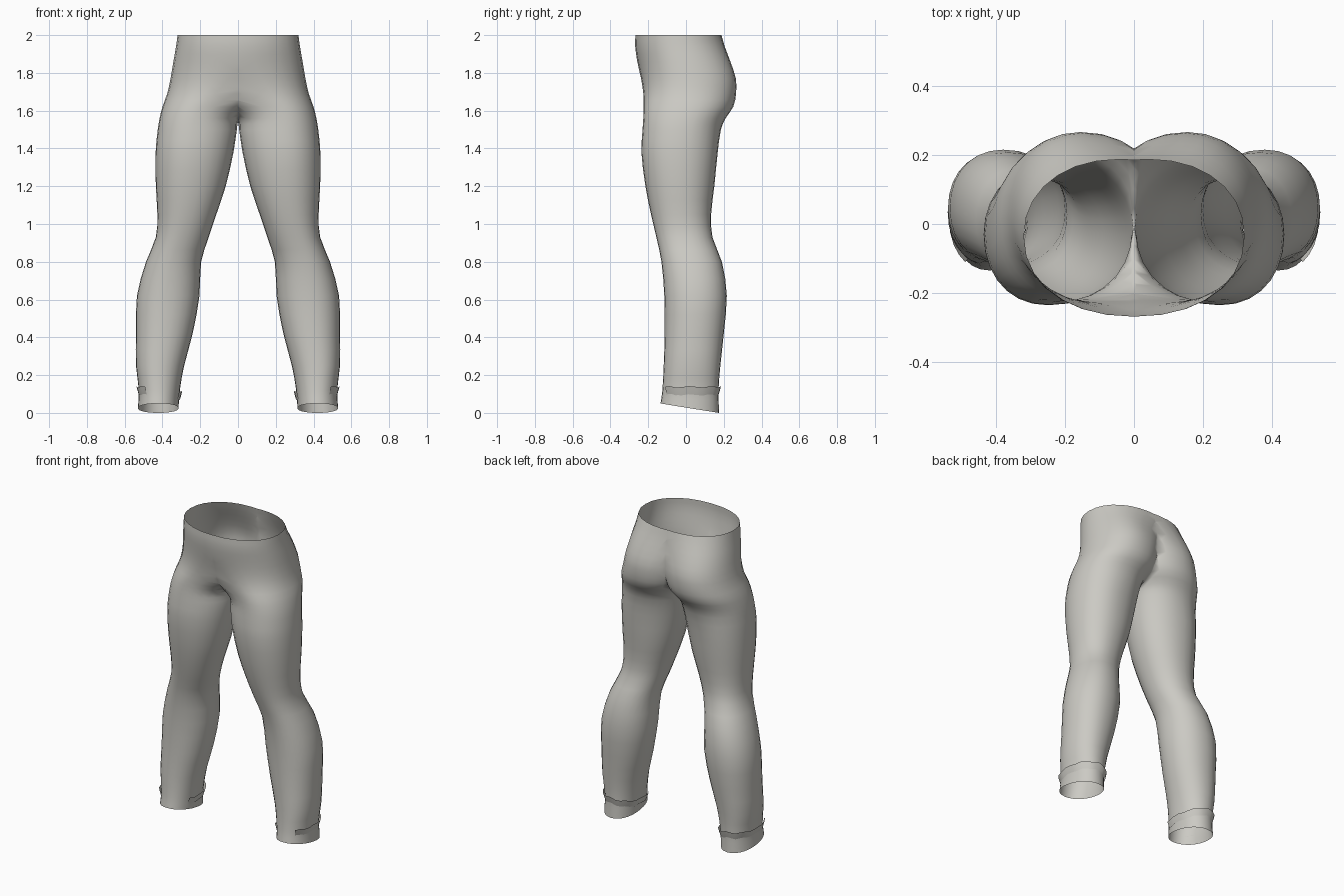
import bpy, bmesh, math
from mathutils import Vector

if "Cube" in bpy.data.objects:
    bpy.data.objects.remove(bpy.data.objects["Cube"])

SEG = 28

cloth = bpy.data.materials.new("pale_grey_cloth")
cloth.diffuse_color = (0.60, 0.59, 0.55, 1)
cloth.use_nodes = True
cloth.node_tree.nodes["Principled BSDF"].inputs["Base Color"].default_value = cloth.diffuse_color

# Leg sections: z, outer x, inner x, middle x, front y, back y
LEG = [
    (0.025, 0.530, 0.315, 0.42, -0.135, 0.175),
    (0.12, 0.525, 0.308, 0.42, -0.125, 0.172),
    (0.25, 0.540, 0.285, 0.42, -0.118, 0.182),
    (0.42, 0.540, 0.240, 0.40, -0.113, 0.200),
    (0.62, 0.535, 0.204, 0.38, -0.115, 0.216),
    (0.80, 0.487, 0.195, 0.35, -0.130, 0.190),
    (0.93, 0.435, 0.155, 0.31, -0.157, 0.140),
    (1.05, 0.427, 0.115, 0.28, -0.185, 0.133),
    (1.20, 0.435, 0.065, 0.26, -0.215, 0.150),
    (1.38, 0.436, 0.024, 0.25, -0.236, 0.168),
]
# Hip sections: z, outer x, inner x front/back, middle x front/back, front y, back y
HIP = [
    (1.50, 0.425, 0.006, 0.006, 0.24, 0.22, -0.230, 0.185),
    (1.56, 0.415, -0.005, -0.005, 0.23, 0.20, -0.226, 0.210),
    (1.62, 0.400, -0.100, -0.050, 0.20, 0.17, -0.224, 0.250),
    (1.69, 0.375, -0.280, -0.080, 0.12, 0.16, -0.226, 0.265),
    (1.77, 0.357, -0.340, -0.100, 0.05, 0.15, -0.238, 0.264),
    (1.86, 0.342, -0.340, -0.160, 0.00, 0.13, -0.258, 0.235),
    (1.94, 0.328, -0.328, -0.260, 0.00, 0.09, -0.269, 0.205),
    (2.00, 0.320, -0.320, -0.320, 0.00, 0.04, -0.268, 0.188),
]
ROWS = [(z, xo, xi, xi, xc, xc, yf, yb) for z, xo, xi, xc, yf, yb in LEG] + HIP


def between(i, t):
    """Smooth in-between section after row i."""
    a, b, c, d = (ROWS[min(max(k, 0), len(ROWS) - 1)] for k in (i - 1, i, i + 1, i + 2))
    out = []
    for j in range(8):
        m1 = (c[j] - a[j]) / (c[0] - a[0]) * (c[0] - b[0])
        m2 = (d[j] - b[j]) / (d[0] - b[0]) * (c[0] - b[0])
        out.append((2*t**3 - 3*t*t + 1) * b[j] + (t**3 - 2*t*t + t) * m1
                   + (3*t*t - 2*t**3) * c[j] + (t**3 - t*t) * m2)
    return out


def point(row, ang, grow=0.0):
    """Point on a section built from four quarter ovals."""
    z, xo, xif, xib, xf, xb, yf, yb = row
    c, s = math.cos(ang), math.sin(ang)
    c = math.copysign(abs(c) ** 0.93, c)
    s = math.copysign(abs(s) ** 0.93, s)
    mid_y = 0.45 * (yf + yb)
    xm, xi = (xb, xib) if s > 0 else (xf, xif)
    x = xm + c * ((xo - xm) if c > 0 else (xm - xi))
    y = mid_y + abs(s) * ((yb if s > 0 else yf) - mid_y)
    # ankle hem is higher at the front
    if z < 0.1:
        z += (0.1 - z) / 0.075 * (-0.025 * s)
    return Vector((x + grow * c, y + grow * s, z))


def finish(name, bm):
    mesh = bpy.data.meshes.new(name)
    bm.to_mesh(mesh)
    bm.free()
    mesh.materials.append(cloth)
    ob = bpy.data.objects.new(name, mesh)
    bpy.context.collection.objects.link(ob)
    mod = ob.modifiers.new("mirror", 'MIRROR')
    mod.use_clip = True
    mod.merge_threshold = 0.002
    bpy.ops.object.select_all(action='DESELECT')
    ob.select_set(True)
    bpy.context.view_layer.objects.active = ob
    bpy.ops.object.shade_smooth_by_angle(angle=math.radians(50))
    return ob


def loft(bm, rings, closed):
    vs = [[bm.verts.new(p) for p in r] for r in rings]
    n = len(vs[0])
    for lo, hi in zip(vs, vs[1:]):
        for k in range(n if closed else n - 1):
            j = (k + 1) % n
            bm.faces.new((lo[k], lo[j], hi[j], hi[k]))


# Trousers: one open leg-and-hip shell, cut on the centre line and mirrored
sections = []
for i in range(len(ROWS) - 1):
    sections += [ROWS[i], between(i, 0.5)]
sections.append(ROWS[-1])
bm = bmesh.new()
loft(bm, [[point(r, 2 * math.pi * k / SEG) for k in range(SEG)] for r in sections], True)
bmesh.ops.bisect_plane(bm, geom=bm.verts[:] + bm.edges[:] + bm.faces[:], dist=1e-5,
                       plane_co=(0, 0, 0), plane_no=(1, 0, 0), clear_inner=True)
finish("trousers", bm)

# Ankle cuff: short flared fold around the outside, back and inside of the ankle
bm = bmesh.new()
angles = [math.radians(-55 + 265 * k / 20) for k in range(21)]
rings = []
for z, grow in ((0.095, 0.001), (0.115, 0.007), (0.138, 0.013)):
    ring = []
    for k, a in enumerate(angles):
        p = point(ROWS[1], a, grow)
        p.z = z - 0.025 * max(0, -math.cos(a)) + 0.004 * math.sin(k * 1.9)
        ring.append(p)
    rings.append(ring)
loft(bm, rings, False)
finish("ankle_cuff", bm)
